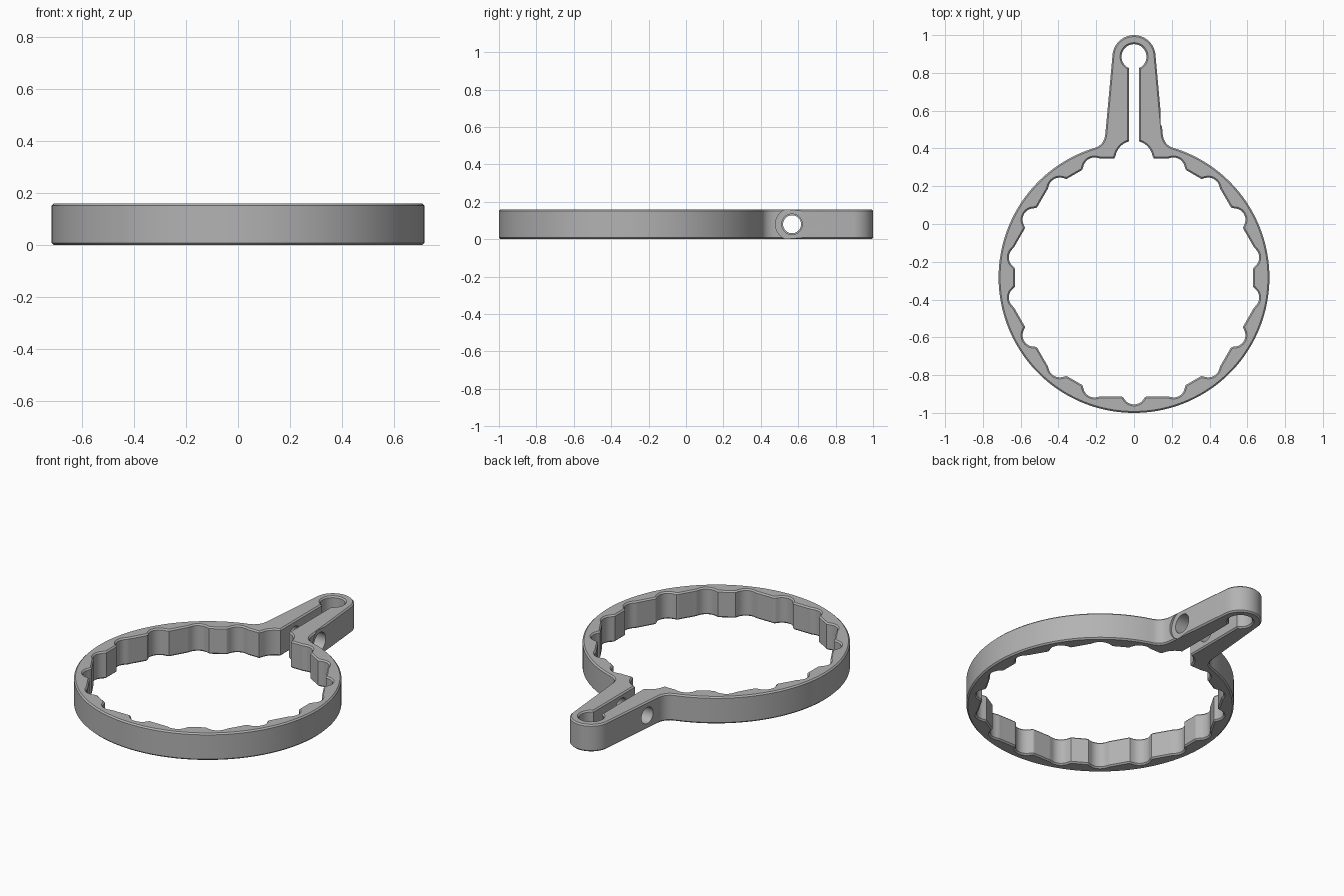
import bpy, bmesh
from math import sin, cos, asin, sqrt, radians, pi
from mathutils import Vector, Matrix

if "Cube" in bpy.data.objects:
    bpy.data.objects.remove(bpy.data.objects["Cube"])

HEIGHT, CHAMFER = 0.16, 0.008
RING_Y, RING_R = -0.283, 0.717
HEAD_Y, HEAD_R, KEYHOLE_R, SLOT = 0.886, 0.114, 0.066, 0.027
HOLE_Y = 0.567


def on_ring(angle, r):
    # angle runs counterclockwise from the front of the ring
    return Vector((r * sin(angle), RING_Y - r * cos(angle)))


def arc(cy, r, a, b, n):
    return [Vector((r * cos(a + (b - a) * i / n), cy + r * sin(a + (b - a) * i / n)))
            for i in range(n + 1)]


def grip_radius(deg):
    # twelve-sided bore with eighteen round notches, blended softly
    flat = 0.63 / cos(radians((deg + 15) % 30 - 15))
    off = radians((deg + 10) % 20 - 10)
    c, r = (0.624, 0.1) if abs(deg) > 170 else (0.612, 0.06)
    notch = c * cos(off) + sqrt(max(r * r - (c * sin(off)) ** 2, 0))
    k = 0.018
    blend = max(k - abs(flat - notch), 0) / k
    return max(flat, notch) + blend * blend * k / 4


# Outer outline: ring, fillet, tapered arm, round head, then the mirrored half
neck = asin(0.21 / RING_R)
half = [on_ring((pi - neck) * i / 90, RING_R) for i in range(91)]
p0, p1, p2 = half[-1], Vector((0.158, 0.418)), Vector((0.152, 0.475))
for i in range(1, 9):
    t = i / 8
    half.append(p0 * (1 - t) ** 2 + p1 * 2 * t * (1 - t) + p2 * t * t)
half += arc(HEAD_Y, HEAD_R, radians(5), pi / 2, 20)
outer = half + [Vector((-p.x, p.y)) for p in reversed(half[1:-1])]

# Inner outline: notched bore, slot and keyhole in one loop
gap = 180 - 2.15
inner = [on_ring(radians(d), grip_radius(d))
         for d in (-gap + 2 * gap * i / 540 for i in range(541))]
key = asin(SLOT / KEYHOLE_R)
inner += arc(HEAD_Y, KEYHOLE_R, -pi / 2 + key, 1.5 * pi - key, 40)


def inset(loop, dist):
    result = []
    for i, p in enumerate(loop):
        a = (p - loop[i - 1]).normalized()
        b = (loop[(i + 1) % len(loop)] - p).normalized()
        na, nb = Vector((-a.y, a.x)), Vector((-b.y, b.x))
        m = (na + nb).normalized()
        result.append(p + m * dist / max(m.dot(na), 0.5))
    return result


def wall(bm, loop, side):
    # chamfered wall; returns the bottom and top rim edges
    levels = ((0, CHAMFER), (CHAMFER, 0), (HEIGHT - CHAMFER, 0), (HEIGHT, CHAMFER))
    rows = [[bm.verts.new((p.x, p.y, z)) for p in inset(loop, d * side)]
            for z, d in levels]
    n = len(loop)
    for low, high in zip(rows, rows[1:]):
        for i in range(n):
            j = (i + 1) % n
            bm.faces.new((low[i], low[j], high[j], high[i]))
    return [[bm.edges.get((row[i], row[(i + 1) % n])) for i in range(n)]
            for row in (rows[0], rows[-1])]


bm = bmesh.new()
for rim_a, rim_b in zip(wall(bm, outer, 1), wall(bm, inner, -1)):
    bmesh.ops.triangle_fill(bm, use_beauty=True, edges=rim_a + rim_b)
bmesh.ops.recalc_face_normals(bm, faces=bm.faces)
mesh = bpy.data.meshes.new("clamp_ring")
bm.to_mesh(mesh)
bm.free()
clamp = bpy.data.objects.new("clamp_ring", mesh)
bpy.context.collection.objects.link(clamp)

# One plain grey
grey = bpy.data.materials.new("grey")
grey.use_nodes = True
grey.diffuse_color = (0.45, 0.45, 0.45, 1)
grey.node_tree.nodes["Principled BSDF"].inputs["Base Color"].default_value = grey.diffuse_color
mesh.materials.append(grey)


def drill(name, r, x0, x1):
    # cut a round hole along x through the arms
    data = bpy.data.meshes.new(name)
    b = bmesh.new()
    bmesh.ops.create_cone(b, cap_ends=True, segments=48, radius1=r, radius2=r, depth=x1 - x0,
                          matrix=Matrix.Translation(((x0 + x1) / 2, HOLE_Y, HEIGHT / 2))
                          @ Matrix.Rotation(pi / 2, 4, "Y"))
    b.to_mesh(data)
    b.free()
    data.materials.append(grey)
    cutter = bpy.data.objects.new(name, data)
    cutter.hide_render = True
    bpy.context.collection.objects.link(cutter)
    mod = clamp.modifiers.new(name, "BOOLEAN")
    mod.operation, mod.solver, mod.object = "DIFFERENCE", "EXACT", cutter
    bpy.ops.object.modifier_apply(modifier=name)
    bpy.data.objects.remove(cutter)


bpy.context.view_layer.objects.active = clamp
clamp.select_set(True)
drill("screw_hole", 0.048, -0.3, 0.3)
drill("clearance_hole", 0.055, 0, 0.3)
drill("screw_seat", 0.088, 0.139, 0.3)
bpy.ops.object.shade_smooth_by_angle(angle=radians(30))
